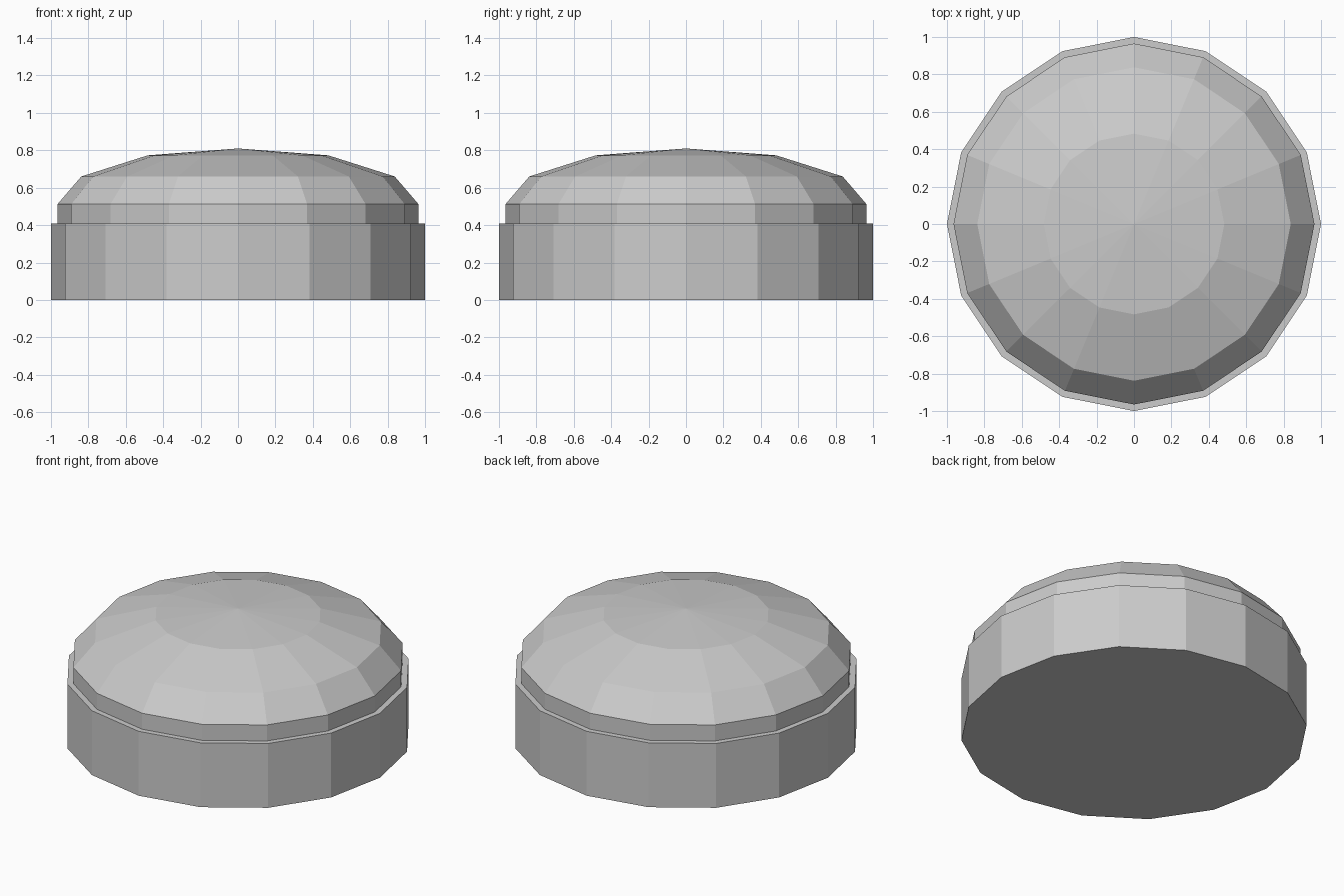
import bpy, bmesh
from math import cos, sin, tau

if "Cube" in bpy.data.objects:
    bpy.data.objects.remove(bpy.data.objects["Cube"])

SIDES = 16


def lathe(name, profile):
    """Revolve (radius, z) points around z; radius 0 makes a single centre point."""
    bm = bmesh.new()
    rings = []
    for r, z in profile:
        count = SIDES if r > 0 else 1
        rings.append([bm.verts.new((r * cos(tau * i / SIDES), r * sin(tau * i / SIDES), z))
                      for i in range(count)])
    for low, high in zip(rings, rings[1:]):
        for i in range(SIDES):
            j = (i + 1) % SIDES
            if len(high) == 1:
                bm.faces.new((low[i], low[j], high[0]))
            else:
                bm.faces.new((low[i], low[j], high[j], high[i]))
    # Close flat ends
    if len(rings[0]) > 1:
        bm.faces.new(rings[0][::-1])
    if len(rings[-1]) > 1:
        bm.faces.new(rings[-1])
    bmesh.ops.recalc_face_normals(bm, faces=bm.faces)
    mesh = bpy.data.meshes.new(name)
    bm.to_mesh(mesh)
    bm.free()
    obj = bpy.data.objects.new(name, mesh)
    bpy.context.collection.objects.link(obj)
    return obj


# Straight drum with a flat top ledge
lathe("base_drum", [(1.0, 0.0), (1.0, 0.41)])

# Slightly inset collar rising into a faceted dome
lathe("dome_lid", [(0.965, 0.41), (0.965, 0.512), (0.838, 0.66), (0.483, 0.773), (0.0, 0.81)])
